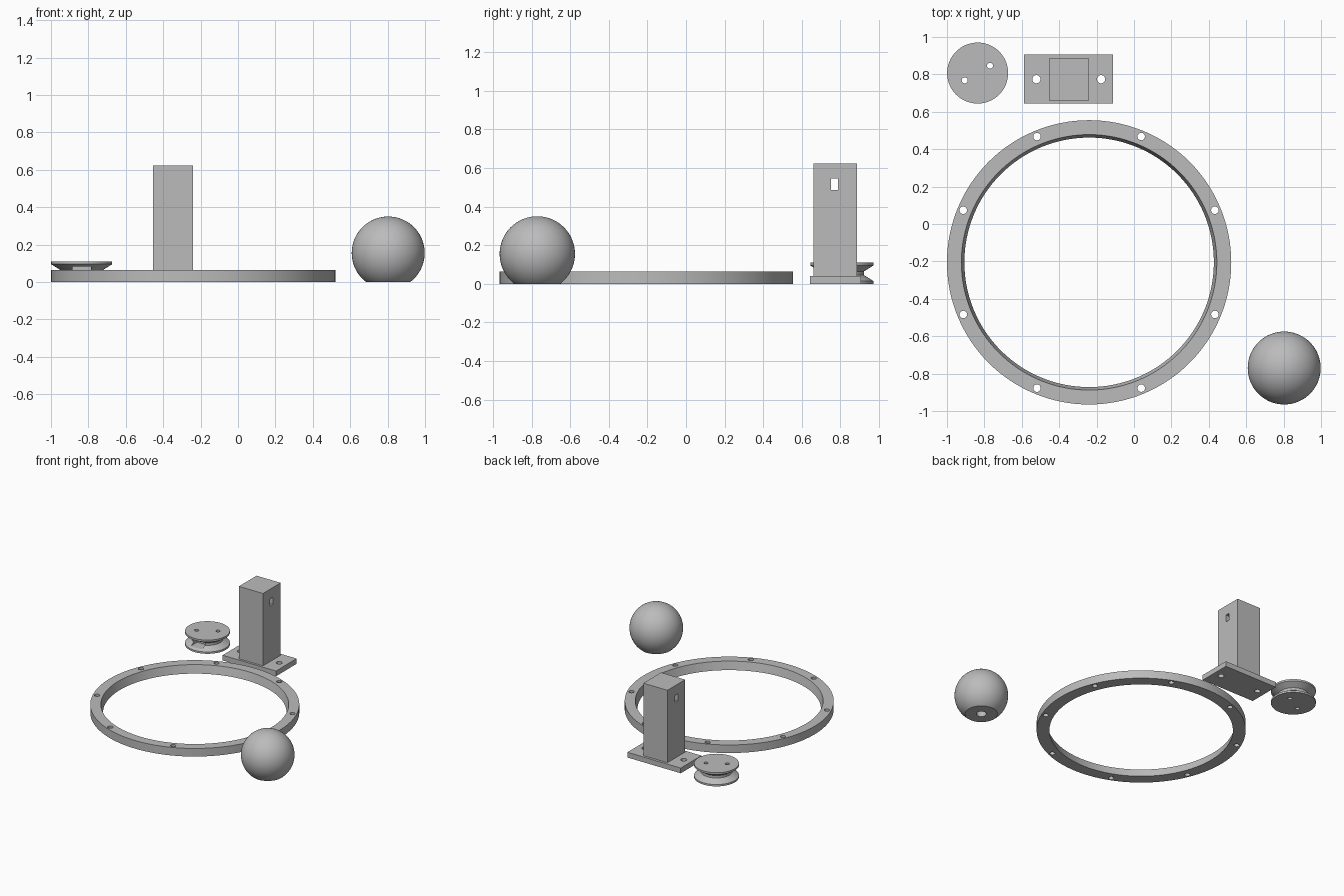
import bpy, bmesh, math
from mathutils import Matrix

if "Cube" in bpy.data.objects:
    bpy.data.objects.remove(bpy.data.objects["Cube"])

grey = bpy.data.materials.new("mid_grey")
grey.diffuse_color = (0.5, 0.5, 0.5, 1)
grey.use_nodes = True
grey.node_tree.nodes["Principled BSDF"].inputs["Base Color"].default_value = grey.diffuse_color


def finish(name, bm, loc=(0, 0, 0)):
    bmesh.ops.recalc_face_normals(bm, faces=bm.faces)
    me = bpy.data.meshes.new(name)
    bm.to_mesh(me)
    bm.free()
    ob = bpy.data.objects.new(name, me)
    ob.location = loc
    me.materials.append(grey)
    bpy.context.collection.objects.link(ob)
    return ob


def revolve(name, profile, loc, steps=96, closed=False):
    """Spin an (r, z) profile round the z axis."""
    bm = bmesh.new()
    vs = [bm.verts.new((r, 0, z)) for r, z in profile]
    pairs = list(zip(vs, vs[1:])) + ([(vs[-1], vs[0])] if closed else [])
    es = [bm.edges.new(p) for p in pairs]
    bmesh.ops.spin(bm, geom=vs + es, cent=(0, 0, 0), axis=(0, 0, 1),
                   angle=2 * math.pi, steps=steps, use_duplicate=False)
    bmesh.ops.remove_doubles(bm, verts=bm.verts, dist=1e-5)
    return finish(name, bm, loc)


def box(name, x0, x1, y0, y1, z0, z1):
    bm = bmesh.new()
    bmesh.ops.create_cube(bm, size=1)
    bm.transform(Matrix.Translation(((x0 + x1) / 2, (y0 + y1) / 2, (z0 + z1) / 2))
                 @ Matrix.Diagonal((x1 - x0, y1 - y0, z1 - z0, 1)))
    return finish(name, bm)


def rod(x, y, z, r, length, axis="Z", seg=32):
    bm = bmesh.new()
    bmesh.ops.create_cone(bm, cap_ends=True, segments=seg, radius1=r, radius2=r, depth=length)
    if axis == "X":
        bm.transform(Matrix.Rotation(math.pi / 2, 4, "Y"))
    return finish("cutter", bm, (x, y, z))


def cut(ob, cutters):
    bpy.context.view_layer.objects.active = ob
    for c in cutters:
        m = ob.modifiers.new("cut", "BOOLEAN")
        m.operation, m.solver, m.object = "DIFFERENCE", "EXACT", c
        bpy.ops.object.modifier_apply(modifier=m.name)
        bpy.data.objects.remove(c)


def smooth(ob):
    bpy.ops.object.select_all(action="DESELECT")
    ob.select_set(True)
    bpy.context.view_layer.objects.active = ob
    bpy.ops.object.shade_smooth_by_angle(angle=math.radians(25))


# Flat ring with tapered bore and eight screw holes
RX, RY = -0.24, -0.205
ring = revolve("mounting_ring", [(0.667, 0), (0.76, 0), (0.76, 0.065), (0.683, 0.065)],
               (RX, RY, 0), 128, closed=True)
angles = [math.radians(22.5 + 45 * i) for i in range(8)]
cut(ring, [rod(RX + 0.728 * math.cos(a), RY + 0.728 * math.sin(a), 0.03, 0.02, 0.2)
           for a in angles])

# Ball with flat foot and blind socket underneath
R, CZ = 0.195, 0.155
start = math.acos(CZ / R)
arc = [(R * math.sin(t), CZ - R * math.cos(t))
       for t in [start + (math.pi - start) * i / 40 for i in range(40)]]
ball = revolve("ball", [(0, 0.15), (0.037, 0.15), (0.037, 0)] + arc + [(0, CZ + R)],
               (0.803, -0.77, 0), 80)

# Stand: base plate with two screw holes
plate = box("stand_base", -0.587, -0.113, 0.643, 0.905, 0, 0.042)
cut(plate, [rod(x, 0.774, 0.02, 0.022, 0.2) for x in (-0.522, -0.176)])

# Stand: column with saddle groove and slot
column = box("stand_column", -0.455, -0.241, 0.661, 0.885, 0.042, 0.623)
cut(column, [rod(-0.348, 0.772, 0.657, 0.089, 0.6, "X", 96),
             box("cutter", -0.7, 0, 0.752, 0.787, 0.487, 0.545)])

# Grooved pulley with two pin holes and a front pocket
PX, PY = -0.836, 0.807
pulley = revolve("pulley", [(0, 0), (0.163, 0), (0.163, 0.015), (0.115, 0.045),
                            (0.115, 0.065), (0.163, 0.095), (0.163, 0.11), (0, 0.11)],
                 (PX, PY, 0))
cut(pulley, [rod(-0.77, 0.846, 0.05, 0.016, 0.3), rod(-0.905, 0.768, 0.05, 0.016, 0.3),
             box("cutter", -0.886, -0.786, 0.5, PY - 0.06, 0.027, 0.083)])

for ob in (ring, ball, plate, column, pulley):
    smooth(ob)
